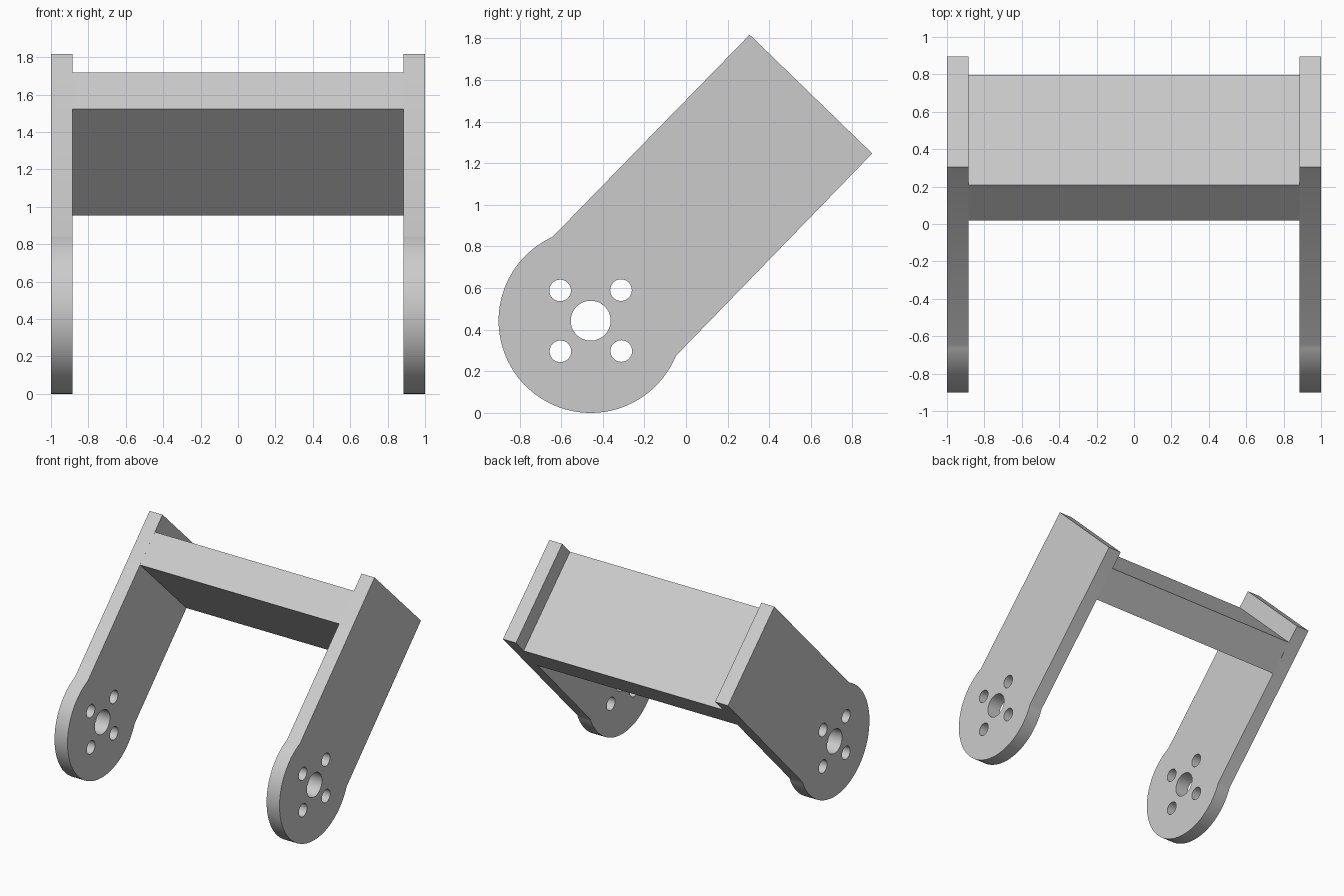
import bpy, bmesh
from math import cos, sin, radians, tau
from mathutils import Matrix

if "Cube" in bpy.data.objects:
    bpy.data.objects.remove(bpy.data.objects["Cube"])

PIVOT = (-0.458, 0.443)   # centre of the round arm end (y, z)
R = 0.443
INNER, OUTER = 0.885, 1.0  # x range of each arm


def circle(c, r, n):
    return [(c[0] + r * cos(tau * i / n), c[1] + r * sin(tau * i / n)) for i in range(n)]


def extrude_profile(name, loops, x0, x1):
    """Fill closed (y, z) loops, later loops being holes, and extrude along x."""
    cu = bpy.data.curves.new(name, 'CURVE')
    cu.dimensions = '2D'
    cu.fill_mode = 'BOTH'
    cu.extrude = (x1 - x0) / 2
    for pts in loops:
        sp = cu.splines.new('POLY')
        sp.points.add(len(pts) - 1)
        for p, (y, z) in zip(sp.points, pts):
            p.co = (y, z, 0, 1)
        sp.use_cyclic_u = True
    tmp = bpy.data.objects.new(name + "_curve", cu)
    bpy.context.collection.objects.link(tmp)
    dg = bpy.context.evaluated_depsgraph_get()
    me = bpy.data.meshes.new_from_object(tmp.evaluated_get(dg))
    bpy.data.objects.remove(tmp)
    # local x, y, z -> world y, z, x
    me.transform(Matrix(((0, 0, 1, (x0 + x1) / 2), (1, 0, 0, 0), (0, 1, 0, 0), (0, 0, 0, 1))))
    bm = bmesh.new()
    bm.from_mesh(me)
    bmesh.ops.remove_doubles(bm, verts=bm.verts, dist=1e-5)
    bmesh.ops.recalc_face_normals(bm, faces=bm.faces)
    bm.to_mesh(me)
    bm.free()
    me.name = name
    ob = bpy.data.objects.new(name, me)
    bpy.context.collection.objects.link(ob)
    bpy.ops.object.select_all(action='DESELECT')
    ob.select_set(True)
    bpy.context.view_layer.objects.active = ob
    bpy.ops.object.shade_smooth_by_angle(angle=radians(20))
    return ob


# Side arms: round lower end, slanted bar, centre bore and four bolt holes
a0, a1, steps = radians(114.4), radians(337.6), 64
outline = [(PIVOT[0] + R * cos(a0 + (a1 - a0) * i / steps),
            PIVOT[1] + R * sin(a0 + (a1 - a0) * i / steps)) for i in range(steps + 1)]
outline += [(0.895, 1.247), (0.306, 1.818)]
holes = [circle(PIVOT, 0.096, 48)]
for k in range(4):
    a = radians(45.3 + 90 * k)
    holes.append(circle((PIVOT[0] + 0.207 * cos(a), PIVOT[1] + 0.207 * sin(a)), 0.052, 32))

extrude_profile("right_arm", [outline] + holes, INNER, OUTER)
extrude_profile("left_arm", [outline] + holes, -OUTER, -INNER)

# Cross plate joining the arms, flush with both long arm edges
plate = [(0.02, 1.524), (0.609, 0.953), (0.797, 1.146), (0.208, 1.717)]
extrude_profile("cross_plate", [plate], -INNER, INNER)
